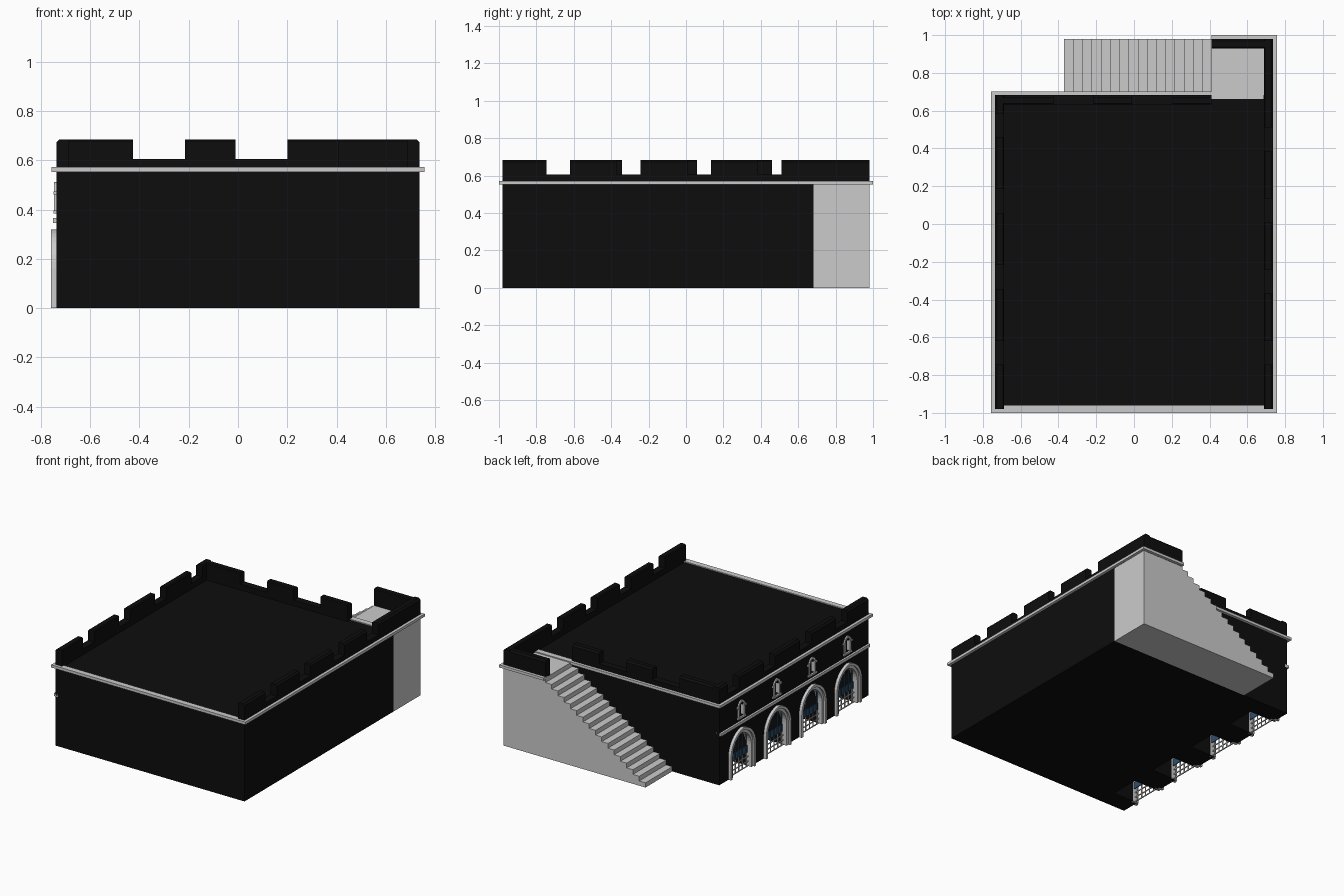
import bpy, bmesh, math

if "Cube" in bpy.data.objects:
    bpy.data.objects.remove(bpy.data.objects["Cube"])

def material(name, c):
    m = bpy.data.materials.new(name)
    m.diffuse_color = (*c, 1)
    m.use_nodes = True
    m.node_tree.nodes["Principled BSDF"].inputs["Base Color"].default_value = m.diffuse_color
    return m

BLACK = material("black_stone", (0.004, 0.004, 0.004))
BLUE = material("blue_panel", (0.03, 0.08, 0.15))

def prisms(name, parts, mat=None):
    """One object from prisms (axis, outline, start, end).
    Outline is (y,z) for axis x and (x,z) for axis y."""
    bm = bmesh.new()
    for axis, pts, a, b in parts:
        def at(t):
            return [bm.verts.new((t, u, v) if axis == 'x' else (u, t, v)) for u, v in pts]
        A, B = at(a), at(b)
        bm.faces.new(A)
        bm.faces.new(B[::-1])
        n = len(pts)
        for i in range(n):
            j = (i + 1) % n
            bm.faces.new((A[j], A[i], B[i], B[j]))
    bmesh.ops.recalc_face_normals(bm, faces=bm.faces)
    me = bpy.data.meshes.new(name)
    bm.to_mesh(me)
    bm.free()
    ob = bpy.data.objects.new(name, me)
    bpy.context.collection.objects.link(ob)
    if mat:
        me.materials.append(mat)
    return ob

def rect(u0, u1, v0, v1):
    return [(u0, v0), (u1, v0), (u1, v1), (u0, v1)]

def box(x0, x1, y0, y1, z0, z1):
    return ('x', rect(y0, y1, z0, z1), x0, x1)

def arch(cy, r, c, spring, base, n=8):
    """Pointed arch outline: arcs of radius r centred c past the middle."""
    top = math.acos(c / r)
    right = [(r * math.cos(top * i / n) - c, spring + r * math.sin(top * i / n)) for i in range(n + 1)]
    right = [(r - c, base)] + right
    left = [(-u, v) for u, v in right[-2::-1]]
    return [(cy + u, v) for u, v in right + left]

def arch_ring(cy, r0, r1, c, spring, base):
    return arch(cy, r0, c, spring, base) + arch(cy, r1, c, spring, base)[::-1]

X, YF, YB, YT = 0.737, -0.98, 0.682, 0.98
XS, XL = -0.37, 0.41            # stair foot, landing edge
ROOF = 0.565
BAYS = (0.44, 0.047, -0.347, -0.74)

# main hall with open-bottomed arcade recesses and window niches
hall = prisms("hall", [box(-X, X, YF, YB, 0, ROOF)], BLACK)
cut = []
for cy in BAYS:
    cut.append(('x', arch(cy, 0.126, 0.021, 0.16, -0.1), -0.8, -0.54))
    cut.append(('x', arch(cy, 0.03, 0.006, 0.46, 0.40), -0.8, -0.715))
cutter = prisms("opening_cutter", cut, BLACK)
cutter.hide_render = True
mod = hall.modifiers.new("openings", 'BOOLEAN')
mod.operation, mod.solver, mod.object = 'DIFFERENCE', 'EXACT', cutter
bpy.context.view_layer.objects.active = hall
hall.select_set(True)
bpy.ops.object.modifier_apply(modifier=mod.name)
bpy.data.objects.remove(cutter)

# stair block, last rise leads up to the landing
STEPS = 16
prof = [(X, 0), (XS, 0)]
for i in range(STEPS):
    z = ROOF * (i + 1) / (STEPS + 1)
    prof += [(XS + (XL - XS) * k / STEPS, z) for k in (i, i + 1)]
prof += [(XL, ROOF), (X, ROOF)]
prisms("staircase", [('y', prof, YB, YT)])
prisms("landing_threshold", [box(XL, 0.685, 0.665, YB, 0.55, 0.57)])

# crenellated parapets: low wall plus chamfered merlons
def section(outer, inward, z0, z1):
    t, c = 0.05 * inward, 0.012 * inward
    return [(outer, z0), (outer, z1 - 0.012), (outer + c, z1), (outer + t - c / 2, z1),
            (outer + t, z1 - 0.006), (outer + t, z0)]

def parapet(name, axis, outer, inward, a, b, gaps):
    parts = [(axis, rect(*sorted((outer, outer + 0.05 * inward)), 0.55, 0.605), a, b)]
    edges = [a] + [e for g in gaps for e in g] + [b]
    for s, e in zip(edges[::2], edges[1::2]):
        parts.append((axis, section(outer, inward, 0.605, 0.685), s, e))
    prisms(name, parts, BLACK)

left_gaps = [(-0.745 + 0.402 * i, -0.62 + 0.402 * i) for i in range(4)]
right_gaps = [(-0.745 + 0.377 * i, -0.62 + 0.377 * i) for i in range(4)]
parapet("left_parapet", 'y', -X, 1, YF, YB, left_gaps)
parapet("right_parapet", 'y', X, -1, YF, YT, right_gaps)
parapet("back_parapet", 'x', YB, -1, -X + 0.012, XL, [(-0.427, -0.215), (-0.01, 0.2)])
parapet("landing_parapet", 'x', YT, -1, XL, X - 0.012, [])

# cornice moulding
def band(face, out, z0, z1, d):
    return rect(*sorted((face - 0.02 * out, face + d * out)), z0, z1)

E = 0.02
Z0, Z1 = 0.553, 0.572
prisms("cornice", [
    ('x', band(YF, -1, Z0, Z1, E), -X - E, X + E),
    ('x', band(YB, 1, Z0, Z1, E), -X - E, 0.685),
    ('x', band(YT, 1, Z0, Z1, E), XL, X + E),
    ('y', band(-X, -1, Z0, Z1, E), YF - E, YB + E),
    ('y', band(X, 1, Z0, Z1, E), YF - E, YT + E)])
prisms("string_course", [('y', band(-X, -1, 0.346, 0.366, 0.014), YF, YB)])

# arcade surrounds: two stepped mouldings per arch
trim, win, lattice, panels = [], [], [], []
for cy in BAYS:
    trim.append(('x', arch_ring(cy, 0.161, 0.143, 0.021, 0.16, 0), -0.758, -0.72))
    trim.append(('x', arch_ring(cy, 0.143, 0.124, 0.021, 0.16, 0), -0.746, -0.70))
    # upper windows with hood, side stops and sill
    win.append(('x', arch_ring(cy, 0.043, 0.029, 0.006, 0.47, 0.395), -0.746, -0.72))
    win.append(box(-0.749, -0.72, cy - 0.046, cy + 0.046, 0.385, 0.397))
    for s in (-1, 1):
        win.append(box(-0.749, -0.72, cy + s * 0.041 - 0.008, cy + s * 0.041 + 0.008, 0.462, 0.474))
    # open lattice gates: pale lower grid, blue mid rail and upper bars
    for i in range(-2, 3):
        u = 0.04 * i
        top = 0.16 + math.sqrt(0.126 ** 2 - (abs(u) + 0.021) ** 2)
        lattice.append(box(-0.723, -0.717, cy + u - 0.003, cy + u + 0.003, 0, 0.1))
        panels.append(box(-0.723, -0.717, cy + u - 0.003, cy + u + 0.003, 0.1, top))
    for z in (0.003, 0.035, 0.07):
        lattice.append(box(-0.723, -0.717, cy - 0.105, cy + 0.105, z - 0.003, z + 0.003))
    panels.append(box(-0.715, -0.709, cy - 0.105, cy + 0.105, 0.095, 0.145))
prisms("arch_surrounds", trim)
prisms("window_surrounds", win)
prisms("gate_lattice", lattice)
prisms("gate_panels", panels, BLUE)
